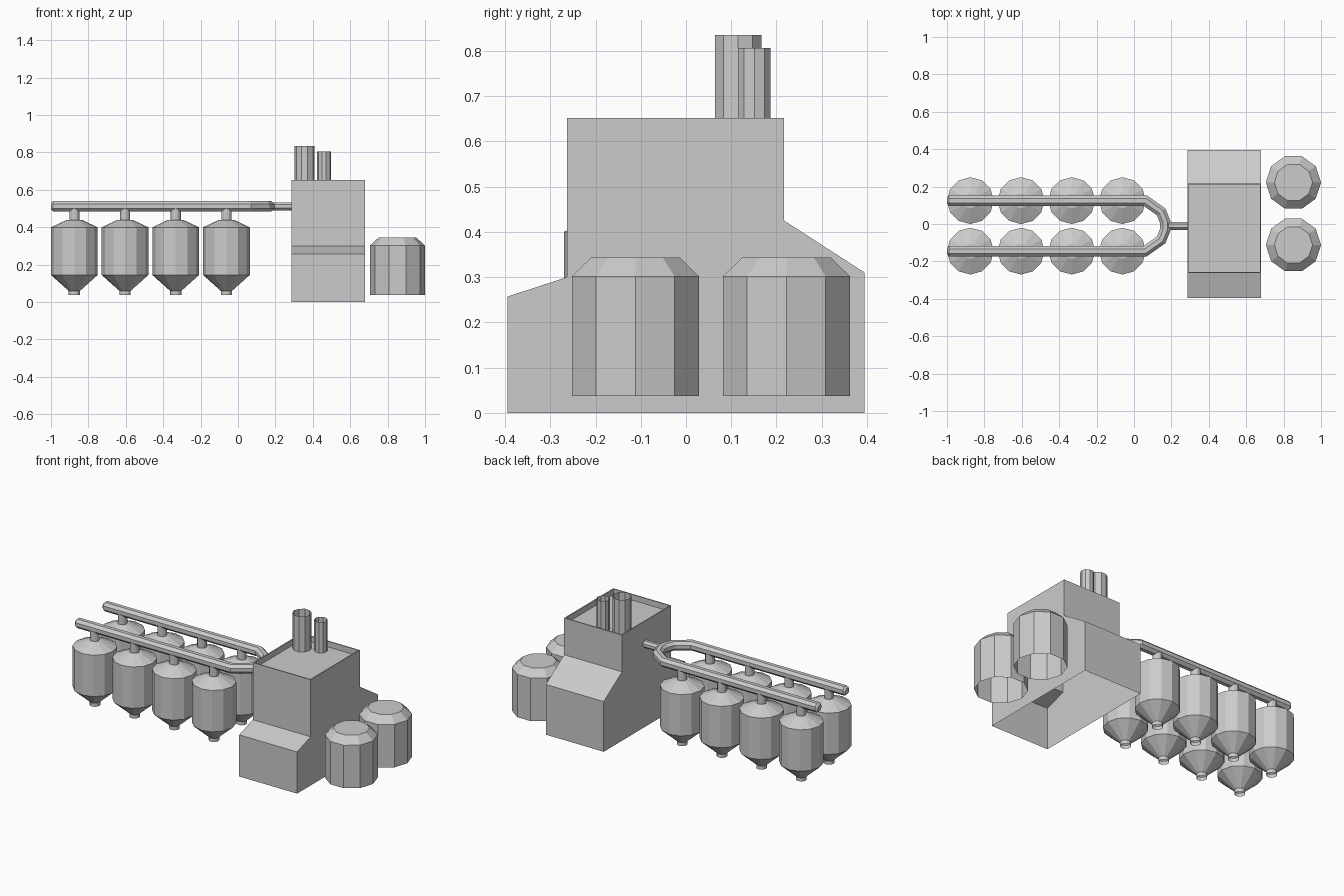
import bpy, bmesh
from math import sin, cos, pi
from mathutils import Vector

if "Cube" in bpy.data.objects:
    bpy.data.objects.remove(bpy.data.objects["Cube"])


def finish(name, bm, fix=True):
    if fix:
        bmesh.ops.recalc_face_normals(bm, faces=bm.faces)
    me = bpy.data.meshes.new(name)
    bm.to_mesh(me)
    bm.free()
    ob = bpy.data.objects.new(name, me)
    bpy.context.collection.objects.link(ob)
    return ob


def lathe(name, x, y, profile, sides, cap_top=False):
    """Flat-sided revolved shell from (radius, z) pairs."""
    bm = bmesh.new()
    rings = [[bm.verts.new((x + r * cos(2 * pi * i / sides), y + r * sin(2 * pi * i / sides), z))
              for i in range(sides)] for r, z in profile]
    for a, b in zip(rings, rings[1:]):
        for i in range(sides):
            j = (i + 1) % sides
            bm.faces.new((a[i], a[j], b[j], b[i]))
    if cap_top:
        bm.faces.new(rings[-1])
    return finish(name, bm, False)


def sweep(name, path, z, sides=8):
    """Mitred pipe along a level path of (x, y, radius)."""
    bm = bmesh.new()
    pts = [Vector(p[:2]) for p in path]
    rings = []
    for k, p in enumerate(pts):
        d0 = (p - pts[k - 1]).normalized() if k else (pts[1] - p).normalized()
        d1 = (pts[k + 1] - p).normalized() if k < len(pts) - 1 else d0
        t = (d0 + d1).normalized()
        n = Vector((-t.y, t.x)) / t.dot(d0)
        r = path[k][2]
        ring = []
        for i in range(sides):
            a = 2 * pi * (i + 0.5) / sides
            q = p + n * (r * cos(a))
            ring.append(bm.verts.new((q.x, q.y, z + r * sin(a))))
        rings.append(ring)
    for a, b in zip(rings, rings[1:]):
        for i in range(sides):
            j = (i + 1) % sides
            bm.faces.new((a[i], a[j], b[j], b[i]))
    bm.faces.new(rings[0])
    bm.faces.new(rings[-1])
    return finish(name, bm)


# Main building: side profile extruded along x, open underneath
X0, X1 = 0.285, 0.68
prof = [(-0.395, 0), (-0.395, 0.257), (-0.263, 0.30), (-0.263, 0.652),
        (0.217, 0.652), (0.217, 0.425), (0.395, 0.31), (0.395, 0)]
bm = bmesh.new()
left = [bm.verts.new((X0, y, z)) for y, z in prof]
right = [bm.verts.new((X1, y, z)) for y, z in prof]
bm.faces.new(left)
bm.faces.new(right)
for i in range(len(prof) - 1):
    f = bm.faces.new((left[i], left[i + 1], right[i + 1], right[i]))
    if i == 3:
        roof = f
bmesh.ops.recalc_face_normals(bm, faces=bm.faces)
# Parapet rim and sunken roof
bmesh.ops.inset_region(bm, faces=[roof], thickness=0.01)
ext = bmesh.ops.extrude_face_region(bm, geom=[roof])
bmesh.ops.translate(bm, vec=(0, 0, -0.035),
                    verts=[v for v in ext["geom"] if isinstance(v, bmesh.types.BMVert)])
if roof.is_valid:
    bmesh.ops.delete(bm, geom=[roof], context='FACES_ONLY')
finish("building", bm, False)

# Chimneys, open tubes standing on the roof
lathe("large_chimney", 0.356, 0.115, [(0.054, 0.617), (0.054, 0.835)], 10)
lathe("small_chimney", 0.46, 0.151, [(0.038, 0.617), (0.038, 0.806)], 10)

# Storage tanks on the right, open underneath
for n, y in enumerate((-0.112, 0.222)):
    lathe(f"storage_tank_{n}", 0.8525, y,
          [(0.1475, 0.037), (0.1475, 0.302), (0.102, 0.344)], 10, True)

# Two rows of hoppers hanging from the pipes
PIPE_Z = 0.512
silo = [(0.03, 0.038), (0.03, 0.06), (0.125, 0.145), (0.125, 0.40),
        (0.04, 0.44), (0.027, 0.44), (0.027, PIPE_Z)]
for row, y in (("front", -0.145), ("back", 0.125)):
    for n in range(4):
        lathe(f"{row}_hopper_{n}", -0.875 + 0.271 * n, y, silo, 12)

# U-shaped feed pipe and its link to the building
R = 0.03
half = [(-1.0, 0.135, 0.018), (-0.988, 0.135, R), (0.06, 0.135, R), (0.145, 0.075, R), (0.167, 0.02, R)]
path = [(x, y - 0.01, r) for x, y, r in half] + [(x, -y - 0.01, r) for x, y, r in reversed(half)]
sweep("feed_pipe", path, PIPE_Z)
sweep("link_pipe", [(0.17, -0.01, 0.023), (0.29, -0.01, 0.023)], PIPE_Z)
